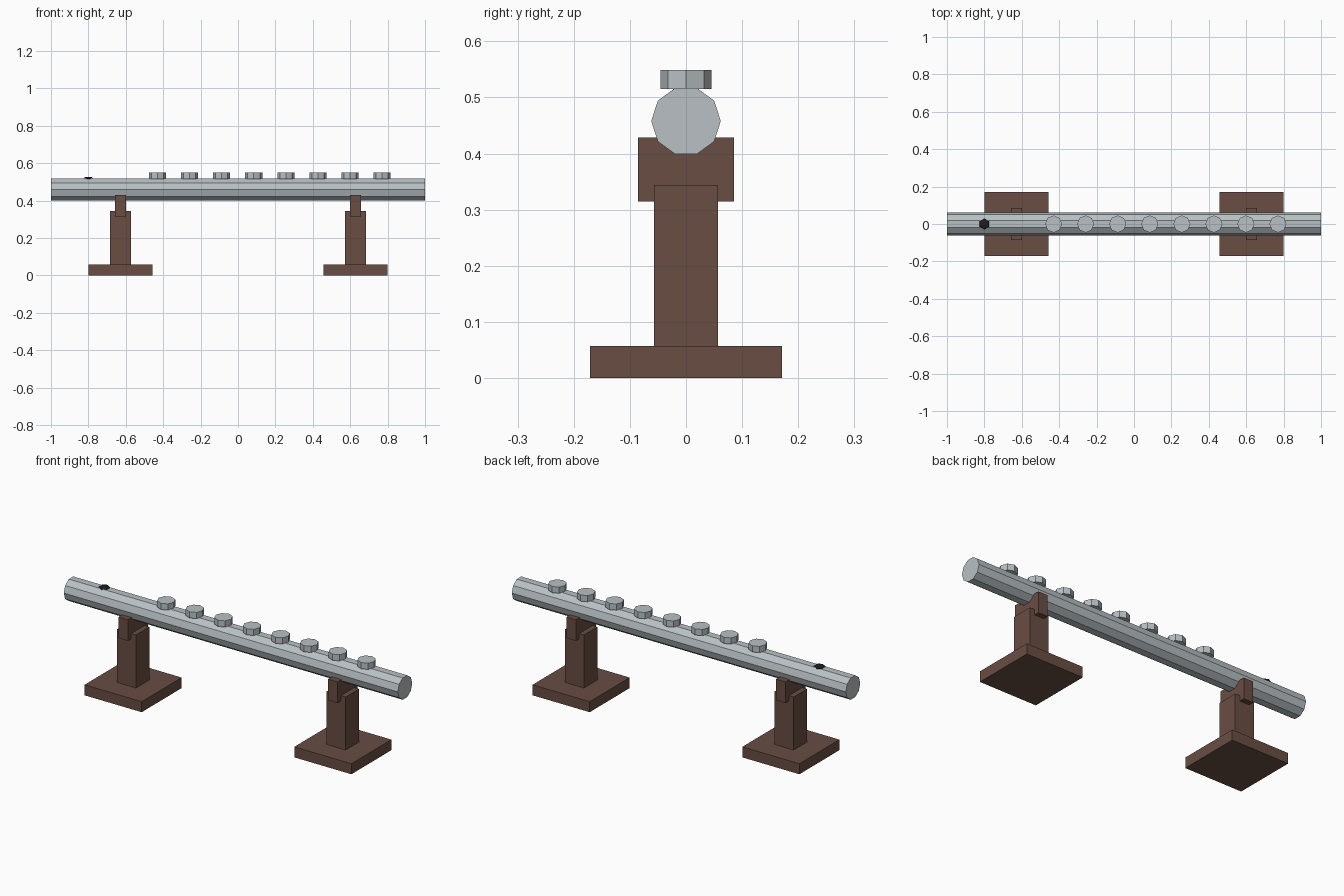
import bpy, math
from math import radians

if "Cube" in bpy.data.objects:
    bpy.data.objects.remove(bpy.data.objects["Cube"])


def material(name, rgb):
    m = bpy.data.materials.new(name)
    m.diffuse_color = (*rgb, 1)
    m.use_nodes = True
    m.node_tree.nodes["Principled BSDF"].inputs["Base Color"].default_value = m.diffuse_color
    return m


silver = material("silver", (0.48, 0.53, 0.55))
wood = material("dark_wood", (0.14, 0.075, 0.057))
black = material("black", (0.012, 0.012, 0.014))


def finish(name, mat):
    ob = bpy.context.object
    ob.name = name
    ob.data.materials.append(mat)
    bpy.ops.object.transform_apply(location=False, rotation=True, scale=True)
    return ob


def box(name, x, size_x, size_y, z0, z1, mat):
    bpy.ops.mesh.primitive_cube_add(size=1, location=(x, 0, (z0 + z1) / 2))
    bpy.context.object.scale = (size_x, size_y, z1 - z0)
    return finish(name, mat)


# Ten-sided tube lying along x, with corners at +y and -y
bpy.ops.mesh.primitive_cylinder_add(vertices=10, radius=0.062, depth=2,
                                    location=(0, 0, 0.458),
                                    rotation=(0, radians(90), 0))
finish("tube", silver)

# Row of octagonal keys; a corner points along x
for i in range(8):
    bpy.ops.mesh.primitive_cylinder_add(vertices=8, radius=0.0457, depth=0.034,
                                        location=(-0.43 + i * 0.1714, 0, 0.532))
    finish(f"key_{i + 1}", silver)

# Flattened mouth hole
bpy.ops.mesh.primitive_uv_sphere_add(segments=6, ring_count=4, radius=0.03,
                                     location=(-0.8, 0, 0.519))
bpy.context.object.scale = (1, 1, 0.27)
finish("mouth_hole", black)

# Two stands: foot, post and cradle
for side, x in (("left", -0.628), ("right", 0.628)):
    box(f"{side}_stand_foot", x, 0.342, 0.342, 0, 0.057, wood)
    box(f"{side}_stand_post", x, 0.114, 0.114, 0.057, 0.344, wood)
    box(f"{side}_stand_cradle", x, 0.057, 0.171, 0.315, 0.429, wood)
